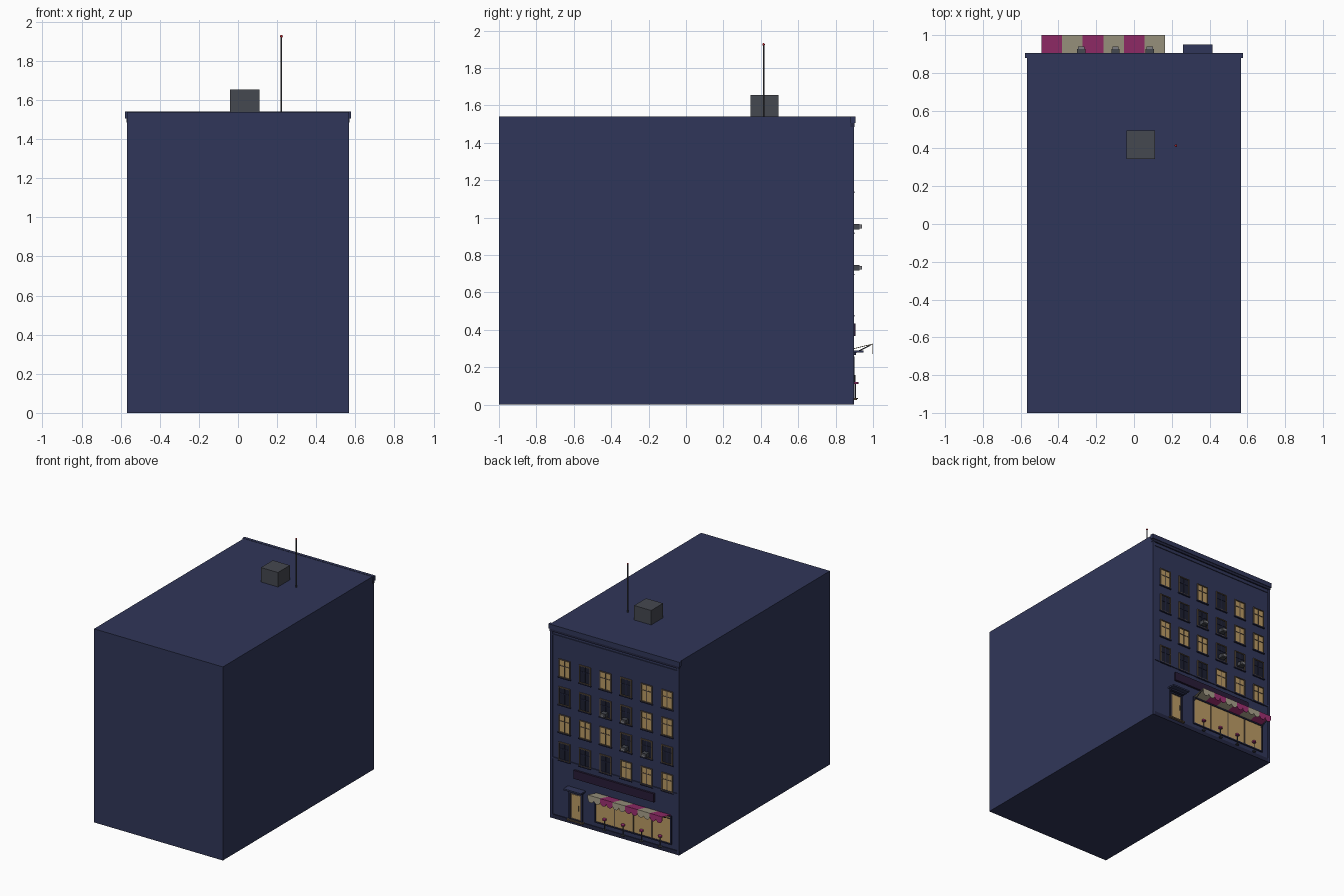
import bpy, math
from mathutils import Vector

if "Cube" in bpy.data.objects:
    bpy.data.objects.remove(bpy.data.objects["Cube"])

def mat(name, r, g, b):
    m = bpy.data.materials.new(name)
    m.diffuse_color = (r, g, b, 1)
    m.use_nodes = True
    m.node_tree.nodes["Principled BSDF"].inputs["Base Color"].default_value = m.diffuse_color
    return m

NAVY = mat("navy", 0.03, 0.037, 0.1)
DARKNAVY = mat("dark_navy", 0.017, 0.02, 0.055)
GLASS = mat("dark_glass", 0.012, 0.014, 0.03)
LIT = mat("lit_glass", 0.5, 0.33, 0.13)
FRAME = mat("frame_brown", 0.12, 0.085, 0.055)
PURPLE = mat("sign_purple", 0.022, 0.012, 0.04)
PINK = mat("magenta", 0.35, 0.03, 0.17)
CREAM = mat("cream", 0.4, 0.36, 0.26)
GREY = mat("grey", 0.06, 0.065, 0.08)
METAL = mat("metal", 0.2, 0.2, 0.22)
RED = mat("red", 0.5, 0.02, 0.03)
W = 0.89                                   # facade plane

def mesh(name, verts, faces, m):
    me = bpy.data.meshes.new(name)
    me.from_pydata(verts, [], faces)
    me.materials.append(m)
    o = bpy.data.objects.new(name, me)
    bpy.context.collection.objects.link(o)
    return o

def box(name, x0, x1, y0, y1, z0, z1, m):
    v = [(x, y, z) for x in (x0, x1) for y in (y0, y1) for z in (z0, z1)]
    f = [(0, 1, 3, 2), (4, 6, 7, 5), (0, 4, 5, 1), (2, 3, 7, 6), (0, 2, 6, 4), (1, 5, 7, 3)]
    return mesh(name, v, f, m)

def rod(name, a, b, r, m, n=10):
    a, b = Vector(a), Vector(b)
    bpy.ops.mesh.primitive_cylinder_add(vertices=n, radius=r, depth=(b - a).length, location=(a + b) / 2)
    o = bpy.context.object
    o.rotation_euler = (b - a).to_track_quat('Z', 'Y').to_euler()
    o.name = name
    o.data.materials.append(m)
    bpy.ops.object.shade_smooth_by_angle()
    return o

def prism(name, pts, y0, y1, m):
    """Extrude an x-z outline along y."""
    n = len(pts)
    v = [(x, y0, z) for x, z in pts] + [(x, y1, z) for x, z in pts]
    f = [tuple(range(n)), tuple(range(2 * n - 1, n - 1, -1))]
    f += [(i, n + i, n + (i + 1) % n, (i + 1) % n) for i in range(n)]
    return mesh(name, v, f, m)

def frame(name, x0, x1, z0, z1, t, y1, m):
    for k, b in enumerate([(x0 - t, x0, z0 - t, z1 + t), (x1, x1 + t, z0 - t, z1 + t),
                           (x0, x1, z0 - t, z0), (x0, x1, z1, z1 + t)]):
        box(f"{name}_frame_{k}", b[0], b[1], W - 0.005, y1, b[2], b[3], m)

# Main block, cornice, bands and plinth
box("building_body", -0.567, 0.567, -1, W, 0, 1.54, NAVY)
box("cornice_top", -0.577, 0.577, W - 0.01, 0.905, 1.505, 1.542, NAVY)
box("cornice_step", -0.57, 0.57, W - 0.01, 0.9, 1.485, 1.505, DARKNAVY)
box("cornice_lower_band", -0.565, 0.565, W - 0.01, 0.896, 1.455, 1.465, NAVY)
box("string_course", -0.565, 0.565, W - 0.01, 0.897, 0.475, 0.487, NAVY)
box("plinth", -0.567, 0.567, W - 0.01, 0.896, 0, 0.032, DARKNAVY)
for s in (-1, 1):
    box("corner_strip", s * 0.558 - 0.009, s * 0.558 + 0.009, W - 0.01, 0.897, 0, 1.5, NAVY)

# Upper windows: rows top to bottom, columns from +x to -x (1 = lit)
rows = ["101011", "000011", "111000", "000111"]
units = {(1, 2), (1, 3), (2, 3), (2, 4)}
for r, row in enumerate(rows):
    zc = 1.21 - 0.22 * r
    for c, lit in enumerate(row):
        xc = 0.445 - 0.181 * c
        x0, x1, z0, z1 = xc - 0.043, xc + 0.043, zc - 0.065, zc + 0.065
        box("window_glass", x0, x1, W - 0.005, 0.892, z0, z1, LIT if lit == "1" else GLASS)
        frame("window", x0, x1, z0, z1, 0.007, 0.898, FRAME)
        bar = FRAME if lit == "1" else DARKNAVY
        box("window_mullion", xc - 0.003, xc + 0.003, W, 0.895, z0, z1, bar)
        box("window_transom", x0, x1, W, 0.895, zc + 0.017, zc + 0.023, bar)
        box("window_sill", x0 - 0.012, x1 + 0.012, W, 0.901, z0 - 0.013, z0 - 0.005, DARKNAVY)
        if (r, c) in units:                # air conditioner in the opening
            zb = z0 + 0.012
            box("air_conditioner", xc - 0.022, xc + 0.022, W, 0.927, zb, zb + 0.03, GREY)
            box("air_conditioner_grille", xc - 0.017, xc + 0.017, 0.925, 0.94, zb + 0.005, zb + 0.025, METAL)

# Shop front with four lit panes
sx0, sx1, n = -0.488, 0.165, 4
box("shop_glass", sx0, sx1, W - 0.005, 0.893, 0.075, 0.285, LIT)
frame("shop", sx0, sx1, 0.075, 0.285, 0.01, 0.899, DARKNAVY)
for i in range(1, n):
    x = sx0 + (sx1 - sx0) * i / n
    box("shop_mullion", x - 0.004, x + 0.004, W, 0.897, 0.075, 0.285, FRAME)

# Small stools in front of each pane
for i in range(n):
    x = sx0 + (sx1 - sx0) * (i + 0.5) / n
    rod("stool_seat", (x, 0.907, 0.11), (x, 0.907, 0.121), 0.015, PINK, 16)
    rod("stool_stem", (x, 0.907, 0.032), (x, 0.907, 0.11), 0.003, GREY)
    rod("stool_base", (x, 0.907, 0.03), (x, 0.907, 0.035), 0.013, GREY, 16)

# Striped awning with scalloped valance and struts
sw = 0.655 / 6
for i in range(6):
    a = -0.49 + sw * i
    m = CREAM if i % 2 else PINK
    mesh("awning_stripe", [(x, y, z + d) for x in (a, a + sw) for y, z in ((W, 0.3), (0.998, 0.326)) for d in (-0.004, 0)],
         [(0, 1, 3, 2), (4, 6, 7, 5), (0, 4, 5, 1), (2, 3, 7, 6), (0, 2, 6, 4), (1, 5, 7, 3)], m)
    for j in range(2):
        h = sw / 4
        cx = a + h * (1 + 2 * j)
        pts = [(cx - h, 0.326), (cx + h, 0.326)]
        pts += [(cx + h * math.cos(t * math.pi / 10), 0.298 - 0.028 * math.sin(t * math.pi / 10)) for t in range(11)]
        prism("awning_scallop", pts, 0.997, 1.0, m)
for x in (-0.485, 0.16):
    rod("awning_strut", (x, W, 0.27), (x, 0.985, 0.318), 0.003, GREY)

# Blank sign board
box("sign_board", -0.35, 0.355, W - 0.005, 0.906, 0.368, 0.435, PURPLE)

# Door, hood and step
dx = 0.342
box("door", dx - 0.048, dx + 0.048, W - 0.005, 0.894, 0.032, 0.245, FRAME)
box("door_panel", dx - 0.036, dx + 0.036, W, 0.896, 0.05, 0.235, LIT)
frame("door", dx - 0.048, dx + 0.048, 0.04, 0.245, 0.012, 0.901, DARKNAVY)
rod("door_handle", (dx - 0.03, 0.903, 0.12), (dx - 0.03, 0.903, 0.16), 0.003, GREY)
box("door_hood", 0.26, 0.415, W, 0.95, 0.278, 0.29, NAVY)
box("door_hood_moulding", 0.272, 0.403, W, 0.91, 0.265, 0.278, DARKNAVY)
box("door_step", dx - 0.07, dx + 0.07, W, 0.915, 0.026, 0.036, FRAME)

# Roof: chimney block and antenna
box("roof_block", -0.04, 0.11, 0.345, 0.495, 1.535, 1.655, GREY)
rod("antenna_mast", (0.222, 0.415, 1.535), (0.222, 0.415, 1.925), 0.004, GREY)
bpy.ops.mesh.primitive_uv_sphere_add(segments=12, ring_count=8, radius=0.007, location=(0.222, 0.415, 1.926))
bpy.context.object.name = "antenna_light"
bpy.context.object.data.materials.append(RED)
